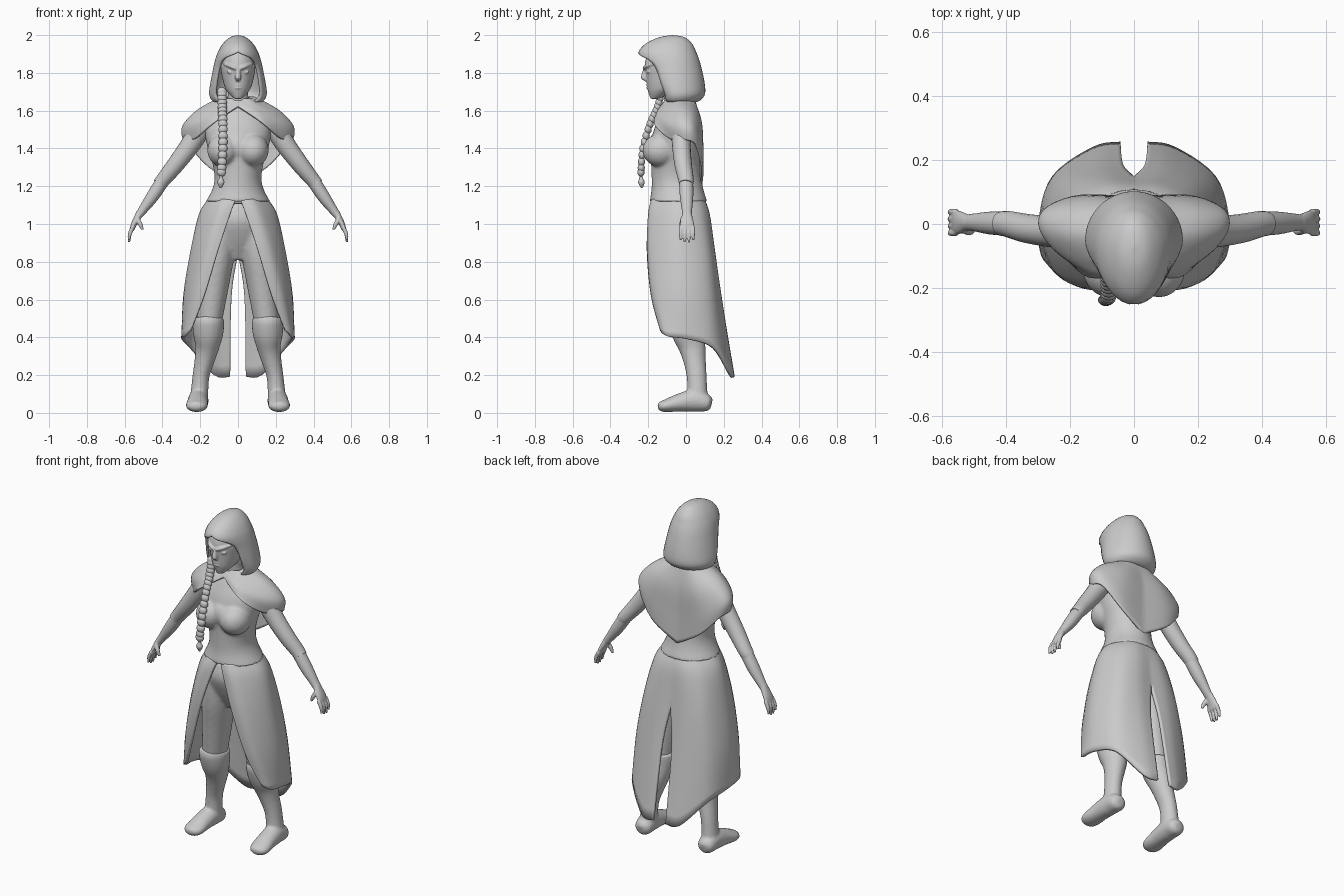
import bpy
import bmesh
import math
from mathutils import Vector, Matrix

default_cube = bpy.data.objects.get("Cube")
if default_cube:
    bpy.data.objects.remove(default_cube, do_unlink=True)

clay = bpy.data.materials.new("light_grey")
clay.use_nodes = True
clay.diffuse_color = (0.6, 0.6, 0.6, 1)
clay.node_tree.nodes["Principled BSDF"].inputs["Base Color"].default_value = clay.diffuse_color

SIDES = (("left", 1), ("right", -1))


def finish(name, bm):
    """Turn a bmesh into a smooth shaded object."""
    bmesh.ops.remove_doubles(bm, verts=bm.verts, dist=0.001)
    bmesh.ops.recalc_face_normals(bm, faces=bm.faces)
    mesh = bpy.data.meshes.new(name)
    bm.to_mesh(mesh)
    bm.free()
    mesh.materials.append(clay)
    obj = bpy.data.objects.new(name, mesh)
    bpy.context.collection.objects.link(obj)
    bpy.ops.object.select_all(action="DESELECT")
    obj.select_set(True)
    bpy.context.view_layer.objects.active = obj
    bpy.ops.object.shade_smooth_by_angle(angle=math.radians(50))
    return obj


def fuse(name, parts, voxel, rounds):
    """Blend overlapping closed parts into one soft surface."""
    bpy.ops.object.select_all(action="DESELECT")
    for part in parts:
        part.select_set(True)
    bpy.context.view_layer.objects.active = parts[0]
    bpy.ops.object.join()
    parts[0].name = name
    remesh = parts[0].modifiers.new("blend", "REMESH")
    remesh.mode = "VOXEL"
    remesh.voxel_size = voxel
    remesh.use_smooth_shade = True
    parts[0].modifiers.new("soften", "SMOOTH").iterations = rounds


def spline(points, steps):
    """Smooth curve through points that may carry radii as extra values."""
    points = [Vector(p) for p in points]
    last = len(points) - 1
    result = []
    for i in range(last):
        a, b, c, d = (points[min(max(k, 0), last)] for k in range(i - 1, i + 3))
        for step in range(steps):
            t = step / steps
            result.append(b + (c - a) * (t / 2) + (a * 2 - b * 5 + c * 4 - d) * (t * t / 2)
                          + (b * 3 - a - c * 3 + d) * (t ** 3 / 2))
    return result + [points[-1]]


def grid(bm, rows, closed):
    """Bridge neighbouring rows of points with quads."""
    rows = [[bm.verts.new(p) for p in row] for row in rows]
    count = len(rows[0])
    for lower, upper in zip(rows, rows[1:]):
        for i in range(count if closed else count - 1):
            j = (i + 1) % count
            bm.faces.new((lower[i], lower[j], upper[j], upper[i]))
    return rows


def tube(name, stations, side=1, ref=(0, 1, 0), flat=False, sides=20, steps=4):
    """Loft of ellipses; each station is x, y, z and two radii."""
    curve = spline(stations, steps)
    centres = [Vector((s[0] * side, s[1], s[2])) for s in curve]
    rings = []
    for i, (centre, station) in enumerate(zip(centres, curve)):
        along = centres[min(i + 1, len(centres) - 1)] - centres[max(i - 1, 0)]
        along = Vector((0, 0, 1)) if flat else along.normalized()
        u = Vector(ref).cross(along).normalized()
        v = along.cross(u)
        wide, deep = max(station[3], 0.002), max(station[4], 0.002)
        angles = [math.tau * k / sides for k in range(sides)]
        rings.append([centre + u * wide * math.cos(a) + v * deep * math.sin(a) for a in angles])
    bm = bmesh.new()
    rings = grid(bm, rings, True)
    bm.faces.new(rings[0])
    bm.faces.new(rings[-1])
    return finish(name, bm)


def sheet(name, panels, thickness, steps=5):
    """Cloth from panels of point columns, welded where they meet at the middle."""
    bm = bmesh.new()
    for columns in panels:
        columns = [spline(column, steps) for column in columns]
        grid(bm, [spline(row, steps) for row in zip(*columns)], False)
    for vert in bm.verts:
        if abs(vert.co.x) < 0.004:
            vert.co.x = 0
    solid = finish(name, bm).modifiers.new("thickness", "SOLIDIFY")
    solid.thickness = thickness
    solid.offset = 0


def ellipsoid(name, centre, radii, tilt=0.0):
    bm = bmesh.new()
    bmesh.ops.create_uvsphere(bm, u_segments=20, v_segments=12, radius=1)
    bm.transform(Matrix.Translation(centre) @ Matrix.Rotation(tilt, 4, "Y")
                 @ Matrix.Diagonal((*radii, 1)))
    return finish(name, bm)


def both(half):
    """A half panel and its mirror image."""
    return [half, [[(-x, y, z) for x, y, z in column] for column in half]]


body = [tube("torso", [
    (0, -.04, 1.118, .171, .153), (0, -.045, 1.18, .138, .138), (0, -.05, 1.24, .124, .132),
    (0, -.055, 1.32, .135, .13), (0, -.055, 1.4, .16, .135), (0, -.05, 1.5, .175, .12),
    (0, -.05, 1.58, .13, .085), (0, -.055, 1.63, .065, .06), (0, -.07, 1.75, .05, .055),
], flat=True, sides=32)]
body.append(ellipsoid("chest", (0, -.12, 1.41), (.09, .085, .09)))
trousers = [tube("hips", [
    (0, -.04, 1.11, .135, .115), (0, -.04, 1.02, .175, .135),
    (0, -.03, .92, .15, .11), (0, -.02, .81, .05, .06),
], flat=True, sides=32)]

# Head and face
face = [tube("head", [
    (0, -.165, 1.663, .02, .022), (0, -.14, 1.69, .047, .057), (0, -.115, 1.72, .068, .09),
    (0, -.1, 1.78, .085, .112), (0, -.095, 1.84, .092, .124), (0, -.09, 1.9, .08, .11),
    (0, -.08, 1.95, .04, .06),
], flat=True, sides=32)]
face.append(tube("nose", [(0, -.21, 1.835, .01, .01), (0, -.22, 1.79, .014, .016),
                          (0, -.221, 1.77, .016, .016), (0, -.208, 1.755, .008, .008)], flat=True))
for z in (1.735, 1.72):
    face.append(ellipsoid("lip", (0, -.195, z), (.023, .015, .008)))

# Hood: rows of height, centre, width, front depth, back depth and opening angle
hood_rows = spline([
    (1.994, -.07, 0, 0, 0, 0), (1.983, -.075, .04, .065, .065, 0),
    (1.95, -.08, .076, .13, .108, 0), (1.91, -.08, .1, .165, .128, 0),
    (1.875, -.076, .113, .165, .138, .68), (1.83, -.07, .124, .145, .145, .9),
    (1.75, -.06, .14, .12, .152, .93), (1.69, -.05, .147, .095, .145, .9),
    (1.66, -.05, .135, .08, .122, .85), (1.65, -.05, .118, .07, .1, .85),
], 4)
hood_columns = []
for i in range(33):
    column = []
    for z, centre, wide, front, back, gap in hood_rows:
        gap = max(gap, 0)
        angle = gap + (math.tau - gap * 2) * i / 32
        depth = front if math.cos(angle) > 0 else back
        column.append((wide * math.sin(angle), centre - depth * math.cos(angle), z))
    hood_columns.append(column)
sheet("hood", [hood_columns], .012, steps=1)

# Shoulder cape with a pointed back
sheet("shoulder_cape", both([
    [(0, -.1, 1.66), (0, -.11, 1.65), (0, -.12, 1.635), (0, -.13, 1.62)],
    [(.05, -.1, 1.66), (.08, -.125, 1.62), (.11, -.15, 1.58), (.135, -.165, 1.53)],
    [(.07, -.08, 1.66), (.155, -.1, 1.6), (.225, -.095, 1.53), (.228, -.08, 1.45)],
    [(.08, -.04, 1.67), (.205, -.03, 1.605), (.286, -.015, 1.52), (.285, -.01, 1.447)],
    [(.07, 0, 1.67), (.19, .035, 1.59), (.268, .045, 1.5), (.262, .05, 1.42)],
    [(.05, .03, 1.67), (.12, .075, 1.55), (.165, .085, 1.42), (.155, .085, 1.3)],
    [(0, .04, 1.67), (0, .07, 1.53), (0, .075, 1.36), (0, .08, 1.205)],
]), .012)

# Long coat skirt, open at the front and slit low at the back
sheet("coat_skirt", both([
    [(.012, -.177, 1.128), (.042, -.19, 1.05), (.105, -.2, .86),
     (.178, -.178, .62), (.25, -.13, .435)],
    [(.08, -.163, 1.128), (.115, -.18, 1.05), (.175, -.18, .86),
     (.235, -.152, .62), (.284, -.095, .405)],
    [(.15, -.05, 1.128), (.198, -.05, 1.05), (.243, -.045, .86),
     (.282, -.02, .62), (.291, .01, .39)],
    [(.117, .043, 1.128), (.163, .063, 1.05), (.203, .095, .86),
     (.236, .12, .62), (.25, .145, .343)],
    [(.062, .083, 1.128), (.085, .113, 1.05), (.108, .143, .86),
     (.122, .175, .62), (.125, .235, .2)],
    [(0, .092, 1.128), (0, .117, 1.05), (0, .14, .86),
     (.034, .178, .62), (.042, .25, .193)],
]), .016)

for label, side in SIDES:
    body.append(ellipsoid("bust", (side * .078, -.135, 1.39), (.085, .096, .088)))

    # Eye and slanted brow
    face.append(ellipsoid("eye", (side * .04, -.198, 1.803), (.02, .01, .008), side * -.2))
    face.append(tube("brow", [(.008, -.218, 1.822, .01, .012), (.04, -.209, 1.835, .01, .012),
                              (.075, -.17, 1.848, .006, .006)], side))

    # Sleeve and bare forearm with hand
    tube("sleeve_" + label, [
        (.19, -.02, 1.53, .06, .06), (.245, -.025, 1.43, .053, .05),
        (.33, -.015, 1.315, .046, .046), (.395, 0, 1.235, .039, .041),
        (.415, 0, 1.21, .037, .038)], side)
    arm = [tube("forearm", [
        (.39, 0, 1.242, .036, .038), (.45, .003, 1.15, .034, .036),
        (.5, .005, 1.08, .025, .028), (.525, .005, 1.045, .02, .025)], side)]
    arm.append(tube("palm", [
        (.518, .005, 1.06, .02, .024), (.548, .005, 1.005, .016, .037),
        (.562, .005, .968, .012, .041)], side))
    for k in range(4):
        y = -.028 + k * .022
        tip = .915 - .012 * (k in (1, 2))
        arm.append(tube("finger", [(.556, y, .985, .011, .01), (.572, y, .95, .011, .01),
                                   (.577, y, tip, .006, .006)], side, sides=10))
    arm.append(tube("thumb", [(.535, -.015, 1.03, .014, .014), (.517, -.024, .998, .012, .012),
                              (.505, -.024, .97, .007, .007)], side, sides=10))
    fuse("forearm_" + label, arm, .004, 3)

    # Trouser leg, and boot with its wide cuff
    trousers.append(tube("trouser_leg", [
        (.09, -.04, 1.03, .085, .11), (.105, -.03, .85, .088, .11),
        (.127, -.015, .68, .08, .095), (.155, 0, .45, .064, .072)], side))
    boot = [tube("boot_shaft", [
        (.157, 0, .5, .076, .08), (.157, 0, .485, .084, .09),
        (.158, .01, .42, .08, .083), (.163, .032, .35, .064, .072),
        (.177, .045, .28, .053, .06), (.195, .056, .2, .045, .053),
        (.203, .06, .12, .046, .053), (.208, .06, .05, .05, .06)], side)]
    boot.append(tube("foot", [
        (.208, .135, .045, .02, .025), (.208, .115, .05, .048, .044), (.21, .05, .066, .054, .06),
        (.214, -.03, .055, .055, .049), (.218, -.1, .039, .058, .035),
        (.218, -.135, .033, .044, .026), (.218, -.149, .03, .016, .012)],
        side, ref=(0, 0, 1)))
    fuse("boot_" + label, boot, .007, 6)

fuse("torso", body, .008, 10)
fuse("trousers", trousers, .01, 8)
fuse("head", face, .004, 5)

# Braid over the right shoulder
braid_path = spline([(-.085, -.13, 1.7), (-.083, -.15, 1.62), (-.08, -.19, 1.53),
                     (-.08, -.228, 1.4), (-.088, -.238, 1.275)], 4)
for i, point in enumerate(braid_path):
    ellipsoid(f"braid_knot_{i + 1}", point, (.025, .019, .024), (-1) ** i * .5)
tube("braid_tail", [(-.089, -.238, 1.265, .01, .01), (-.09, -.238, 1.245, .009, .009),
                    (-.091, -.236, 1.22, .019, .017), (-.092, -.234, 1.19, .004, .004)])
